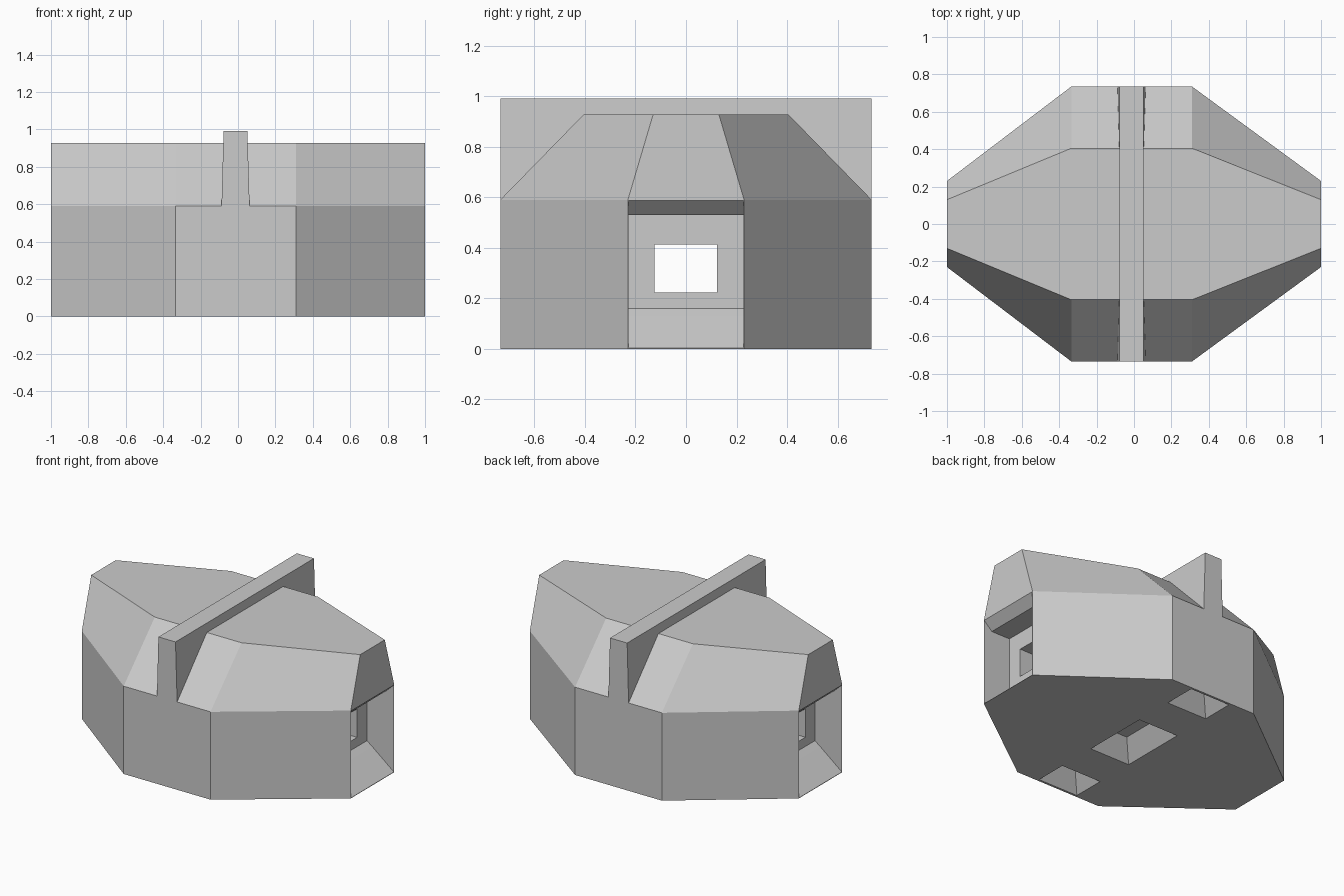
import bpy, bmesh

if "Cube" in bpy.data.objects:
    bpy.data.objects.remove(bpy.data.objects["Cube"])


def loft(name, rings):
    """Closed solid skinned through rings of equal point count."""
    bm = bmesh.new()
    rows = [[bm.verts.new(p) for p in ring] for ring in rings]
    n = len(rows[0])
    for a, b in zip(rows, rows[1:]):
        for i in range(n):
            j = (i + 1) % n
            bm.faces.new((a[i], a[j], b[j], b[i]))
    bm.faces.new(rows[0][::-1])
    bm.faces.new(rows[-1])
    bmesh.ops.recalc_face_normals(bm, faces=bm.faces[:])
    me = bpy.data.meshes.new(name)
    bm.to_mesh(me)
    bm.free()
    ob = bpy.data.objects.new(name, me)
    bpy.context.collection.objects.link(ob)
    return ob


def rect(x0, x1, y0, y1, z):
    return [(x0, y0, z), (x1, y0, z), (x1, y1, z), (x0, y1, z)]


def octagon(end, mid, z):
    half = [(-1, -end), (-.335, -mid), (.31, -mid), (1, -end)]
    pts = half + [(x, -y) for x, y in reversed(half)]
    return [(x, y, z) for x, y in pts]


def cut(target, cutter):
    cutter.hide_render = True
    mod = target.modifiers.new("cut", 'BOOLEAN')
    mod.operation = 'DIFFERENCE'
    mod.solver = 'EXACT'
    mod.object = cutter
    bpy.context.view_layer.objects.active = target
    bpy.ops.object.modifier_apply(modifier=mod.name)
    bpy.data.objects.remove(cutter)


# eight-sided body with sloped roof
body = loft("body", [octagon(.23, .735, 0), octagon(.23, .735, .59),
                     octagon(.13, .405, .928)])

# recess in each end with a sloping sill and a chamfered ceiling
profile = [(1.02, .003), (1, .003), (.84, .13), (.80, .16), (.80, .53),
           (.94, .53), (1, .587), (1.02, .587)]
for s in (-1, 1):
    cut(body, loft("recess_cutter", [[(s * x, y, z) for x, z in profile]
                                     for y in (-.227, .227)]))

# rectangular tunnel through the length
cut(body, loft("tunnel_cutter", [rect(-.95, .95, -.125, .122, .222),
                                 rect(-.95, .95, -.125, .122, .413)]))

# tapered pits under the base
for y0, y1, inset in ((-.23, .23, .09), (.50, .72, .09), (-.72, -.50, .09)):
    k = .02 * inset / .12
    cut(body, loft("pit_cutter", [
        rect(-.15 - k, .15 + k, y0 - k, y1 + k, -.02),
        rect(-.15 + inset, .15 - inset, y0 + inset, y1 - inset, .12)]))

# tapered fin across the roof
loft("fin", [rect(-.088, .062, -.735, .735, .59),
             rect(-.077, .05, -.735, .735, .99)])
